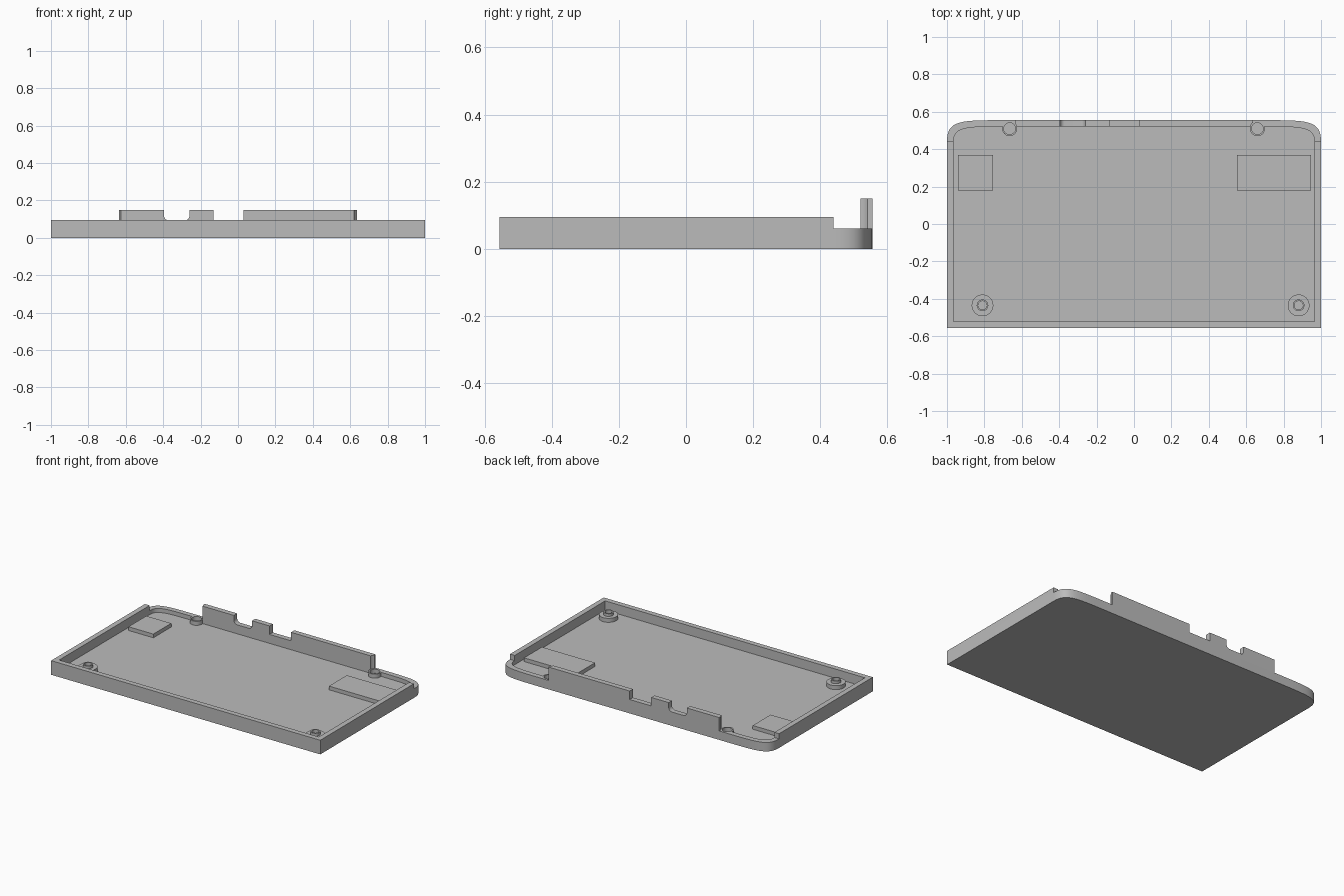
import bpy, bmesh
from math import cos, sin, pi
from mathutils import Vector
from mathutils.geometry import interpolate_bezier

cube = bpy.data.objects.get("Cube")
if cube:
    bpy.data.objects.remove(cube, do_unlink=True)

grey = bpy.data.materials.new("plain grey")
grey.use_nodes = True
colour = (0.5, 0.5, 0.5, 1)
grey.diffuse_color = colour
grey.node_tree.nodes["Principled BSDF"].inputs["Base Color"].default_value = colour

FLOOR, LIP, WALL, TAB = 0.033, 0.06, 0.095, 0.15
HALF_Y, STEP_Y, THICK = 0.555, 0.44, 0.035


def prism(name, points, low, high, axis="z"):
    """Extrude an outline along z, or an x-z profile along y."""
    def place(p, d):
        return (p[0], p[1], d) if axis == "z" else (p[0], d, p[1])
    bm = bmesh.new()
    a = [bm.verts.new(place(p, low)) for p in points]
    b = [bm.verts.new(place(p, high)) for p in points]
    bm.faces.new(a)
    bm.faces.new(b)
    for i in range(len(a)):
        j = (i + 1) % len(a)
        bm.faces.new((a[i], a[j], b[j], b[i]))
    bmesh.ops.recalc_face_normals(bm, faces=bm.faces)
    mesh = bpy.data.meshes.new(name)
    bm.to_mesh(mesh)
    bm.free()
    mesh.materials.append(grey)
    obj = bpy.data.objects.new(name, mesh)
    bpy.context.collection.objects.link(obj)
    return obj


def arc(x, y, r, start=0, end=2 * pi, n=32):
    return [(x + r * cos(start + (end - start) * i / n),
             y + r * sin(start + (end - start) * i / n)) for i in range(n)]


def rect(x0, x1, y0, y1):
    return [(x0, y0), (x1, y0), (x1, y1), (x0, y1)]


def outline(inset):
    """Square front corners, softly swept rear corners."""
    x, y = 1 - inset, HALF_Y - inset
    curve = interpolate_bezier(Vector((x, STEP_Y)), Vector((x, y)),
                               Vector((x - 0.07, y)), Vector((0.7, y)), 20)
    right = [(x, -y)] + [(p[0], p[1]) for p in curve]
    return right + [(-px, py) for px, py in reversed(right)]


def combine(target, tool, operation):
    mod = target.modifiers.new("combine", "BOOLEAN")
    mod.operation, mod.solver, mod.object = operation, "EXACT", tool
    bpy.context.view_layer.objects.active = target
    bpy.ops.object.modifier_apply(modifier=mod.name)
    bpy.data.objects.remove(tool, do_unlink=True)


# Tray shell with a lowered rear rim
tray = prism("tray", outline(0), 0, WALL)
combine(tray, prism("cavity", outline(THICK), FLOOR, 1), "DIFFERENCE")
combine(tray, prism("rear_step", rect(-2, 2, STEP_Y, 1), LIP, 1), "DIFFERENCE")

# Raised rear wall with a rounded port notch and an open gap
notch_low, r = 0.093, 0.025
n0, n1 = -0.395, -0.26
notch = ([(n0, TAB)]
         + arc(n0 + r, notch_low + r, r, pi, 1.5 * pi, 8) + [(n0 + r, notch_low)]
         + arc(n1 - r, notch_low + r, r, 1.5 * pi, 2 * pi, 8)
         + [(n1, notch_low + r), (n1, TAB)])
profile = ([(-0.635, 0.045), (-0.635, TAB)] + notch
           + [(-0.13, TAB), (-0.13, notch_low), (0.03, notch_low),
              (0.03, TAB), (0.635, TAB), (0.635, 0.045)])
combine(tray, prism("rear_wall", profile, HALF_Y - THICK, HALF_Y, "y"), "UNION")

# Rear screw bosses set into the rim
for x in (-0.665, 0.66):
    combine(tray, prism("clearance", arc(x, 0.51, 0.04), LIP, 1), "DIFFERENCE")
    combine(tray, prism("boss", arc(x, 0.51, 0.04), 0.02, LIP), "UNION")
    combine(tray, prism("hole", arc(x, 0.51, 0.031), FLOOR, 1), "DIFFERENCE")
parts = [tray]

# Front standoffs: wide collar with a hollow pin
for side, x in (("right", -0.81), ("left", 0.88)):
    post = prism("front_standoff_" + side, arc(x, -0.435, 0.058), FLOOR - 0.01, LIP)
    combine(post, prism("pin", arc(x, -0.435, 0.031), 0.04, 0.078), "UNION")
    combine(post, prism("hole", arc(x, -0.435, 0.023), 0.04, 1), "DIFFERENCE")
    parts.append(post)

# Raised floor pads
for side, x0, x1 in (("right", -0.94, -0.755), ("left", 0.55, 0.945)):
    parts.append(prism("floor_pad_" + side, rect(x0, x1, 0.18, 0.37),
                       FLOOR - 0.01, 0.058))

# Smooth the curved walls, keep the edges crisp
bpy.ops.object.select_all(action="DESELECT")
for part in parts:
    part.select_set(True)
bpy.context.view_layer.objects.active = tray
bpy.ops.object.shade_smooth_by_angle(angle=pi / 6)
